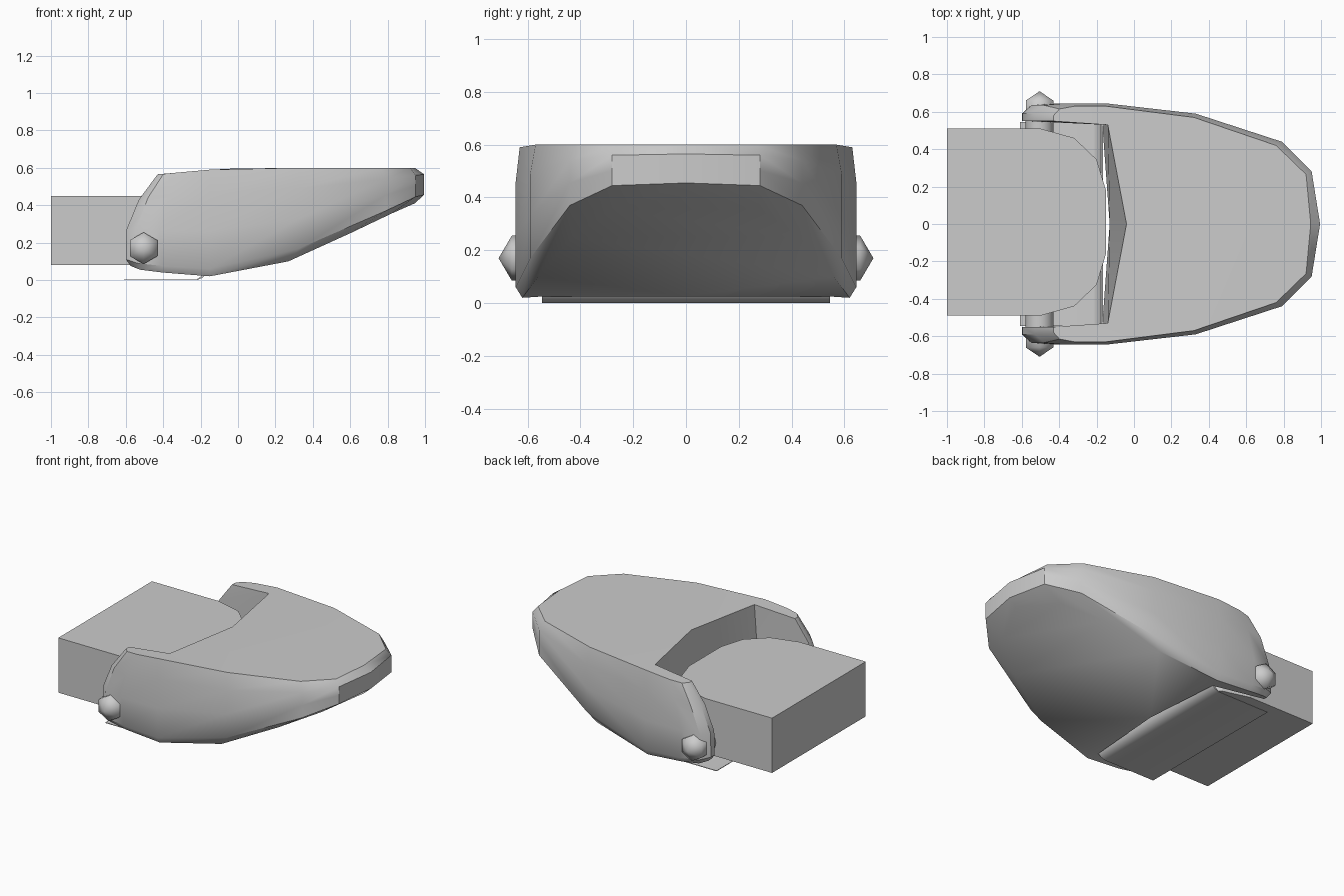
import bpy, bmesh, math
from mathutils import Vector

if "Cube" in bpy.data.objects:
    bpy.data.objects.remove(bpy.data.objects["Cube"])


def finish(name, bm, angle=None):
    bmesh.ops.recalc_face_normals(bm, faces=bm.faces)
    me = bpy.data.meshes.new(name)
    bm.to_mesh(me)
    bm.free()
    ob = bpy.data.objects.new(name, me)
    bpy.context.collection.objects.link(ob)
    if angle:
        bpy.ops.object.select_all(action='DESELECT')
        ob.select_set(True)
        bpy.context.view_layer.objects.active = ob
        bpy.ops.object.shade_smooth_by_angle(angle=math.radians(angle))
    return ob


def extrude(name, pts, vec, angle=None):
    """Extrude a closed polygon along a vector."""
    bm = bmesh.new()
    a = [bm.verts.new(p) for p in pts]
    b = [bm.verts.new(Vector(p) + Vector(vec)) for p in pts]
    bm.faces.new(a)
    bm.faces.new(b)
    n = len(pts)
    for i in range(n):
        j = (i + 1) % n
        bm.faces.new((a[i], a[j], b[j], b[i]))
    return finish(name, bm, angle)


def lathe_y(name, x, z, profile, sides, angle):
    """Ring profile (y, radius) around the y direction; radius 0 is a point."""
    bm = bmesh.new()
    rings = []
    for y, r in profile:
        n = sides if r else 1
        rings.append([bm.verts.new((x + r * math.sin(2 * math.pi * k / sides), y,
                                    z + r * math.cos(2 * math.pi * k / sides))) for k in range(n)])
    for a, b in zip(rings, rings[1:]):
        for k in range(sides):
            m = (k + 1) % sides
            if len(b) == 1:
                bm.faces.new((a[k], a[m], b[0]))
            else:
                bm.faces.new((a[k], a[m], b[m], b[k]))
    for r in (rings[0], rings[-1]):
        if len(r) > 1:
            bm.faces.new(r)
    return finish(name, bm, angle)


# Slanted rear edge of the shell: x at height z
REAR = [(0.07, -0.57), (0.11, -0.6), (0.26, -0.6), (0.43, -0.53), (0.565, -0.43)]


def rear_x(z):
    z = min(max(z, REAR[0][0]), REAR[-1][0])
    for (z0, x0), (z1, x1) in zip(REAR, REAR[1:]):
        if z <= z1:
            return x0 + (x1 - x0) * (z - z0) / (z1 - z0)


# Stations: side x, y | bottom x, y, z | low side z | high side z | top x, y, z
STATIONS = [
    (-0.60, 0.55, -0.60, 0.55, 0.08, 0.11, 0.43, -0.60, 0.55, 0.565),
    (-0.60, 0.59, -0.60, 0.58, 0.075, 0.11, 0.43, -0.60, 0.58, 0.565),
    (-0.55, 0.635, -0.55, 0.61, 0.055, 0.09, 0.44, -0.55, 0.615, 0.567),
    (-0.42, 0.645, -0.42, 0.62, 0.04, 0.075, 0.45, -0.42, 0.63, 0.575),
    (-0.15, 0.645, -0.15, 0.62, 0.02, 0.06, 0.46, -0.15, 0.63, 0.59),
    (0.33, 0.59, 0.27, 0.56, 0.10, 0.17, 0.49, 0.32, 0.57, 0.60),
    (0.79, 0.44, 0.60, 0.43, 0.25, 0.37, 0.54, 0.76, 0.42, 0.60),
    (0.95, 0.28, 0.82, 0.28, 0.355, 0.445, 0.56, 0.92, 0.265, 0.60),
    (0.995, 0.0, 0.945, 0.0, 0.41, 0.455, 0.565, 0.945, 0.0, 0.60),
]

# Toe shell with an open rear notch
bm = bmesh.new()


def side_columns(s):
    cols = []
    for x, y, xb, yb, zb, zl, zh, xt, yt, zt in STATIONS:
        col = []
        for px, py, pz in ((xb, yb, zb), (x, y, zl), (x, y, (zl + zh) / 2), (x, y, zh), (xt, yt, zt)):
            if px < -0.16:
                r = rear_x(pz)
                px = r + (px + 0.6) * (-0.15 - r) / 0.45
            col.append(bm.verts.new((px, s * py, pz)))
        cols.append(col)
    return cols


L, R = side_columns(1), side_columns(-1)
for v in R[-1]:
    bm.verts.remove(v)
R[-1] = L[-1]
top = {s: bm.verts.new((-0.14, s * 0.53, 0.59)) for s in (1, -1)}
low = {s: bm.verts.new((-0.17, s * 0.545, 0.025)) for s in (1, -1)}
top_mid = bm.verts.new((-0.04, 0, 0.595))
low_mid = bm.verts.new((-0.13, 0, 0.025))
for s, C in ((1, L), (-1, R)):
    # outer wall, inner wall, arm top and arm bottom
    for a, b in zip(C, C[1:]):
        for k in range(4):
            bm.faces.new((a[k], b[k], b[k + 1], a[k + 1]))
    bm.faces.new(C[0] + [top[s], low[s]])
    bm.faces.new([C[i][4] for i in range(5)] + [top[s]])
    bm.faces.new([C[i][0] for i in range(5)] + [low[s]])
    # notch front wall
    bm.faces.new((top[s], top_mid, low_mid, low[s]))
# top deck and sloped sole
bm.faces.new((L[4][4], L[5][4], R[5][4], R[4][4], top[-1], top_mid, top[1]))
bm.faces.new((L[4][0], L[5][0], R[5][0], R[4][0], low[-1], low_mid, low[1]))
for k in (0, 4):
    for i in (5, 6):
        bm.faces.new((L[i][k], L[i + 1][k], R[i + 1][k], R[i][k]))
    bm.faces.new((L[7][k], L[8][k], R[7][k]))
bmesh.ops.triangulate(bm, faces=[f for f in bm.faces if len(f.verts) > 4])
finish("toe_shell", bm, 35)

# Ankle block with rounded front end
half = [(-1, 0.5), (-0.5, 0.5), (-0.32, 0.45), (-0.2, 0.335), (-0.15, 0.17)]
outline = half + [(x, -y) for x, y in reversed(half)]
extrude("ankle_block", [(x, y + 0.01, 0.08) for x, y in outline], (0, 0, 0.37))

# Thin sole plate with rolled front lip
prof = [(-0.61, 0), (-0.22, 0), (-0.19, 0.012), (-0.17, 0.035), (-0.165, 0.07)]
prof += [(x - 0.012 * (z > 0), z + 0.004) for x, z in reversed(prof)]
extrude("sole_plate", [(x, -0.545, z) for x, z in prof], (0, 1.09, 0), 35)

# Hinge pin and its two hexagonal caps
lathe_y("hinge_pin", -0.505, 0.17, [(-0.58, 0.075), (0.58, 0.075)], 16, 35)
for s, side in ((1, "left"), (-1, "right")):
    lathe_y("pin_cap_" + side, -0.505, 0.17,
            [(s * 0.6, 0.085), (s * 0.66, 0.085), (s * 0.71, 0)], 6, 65)
